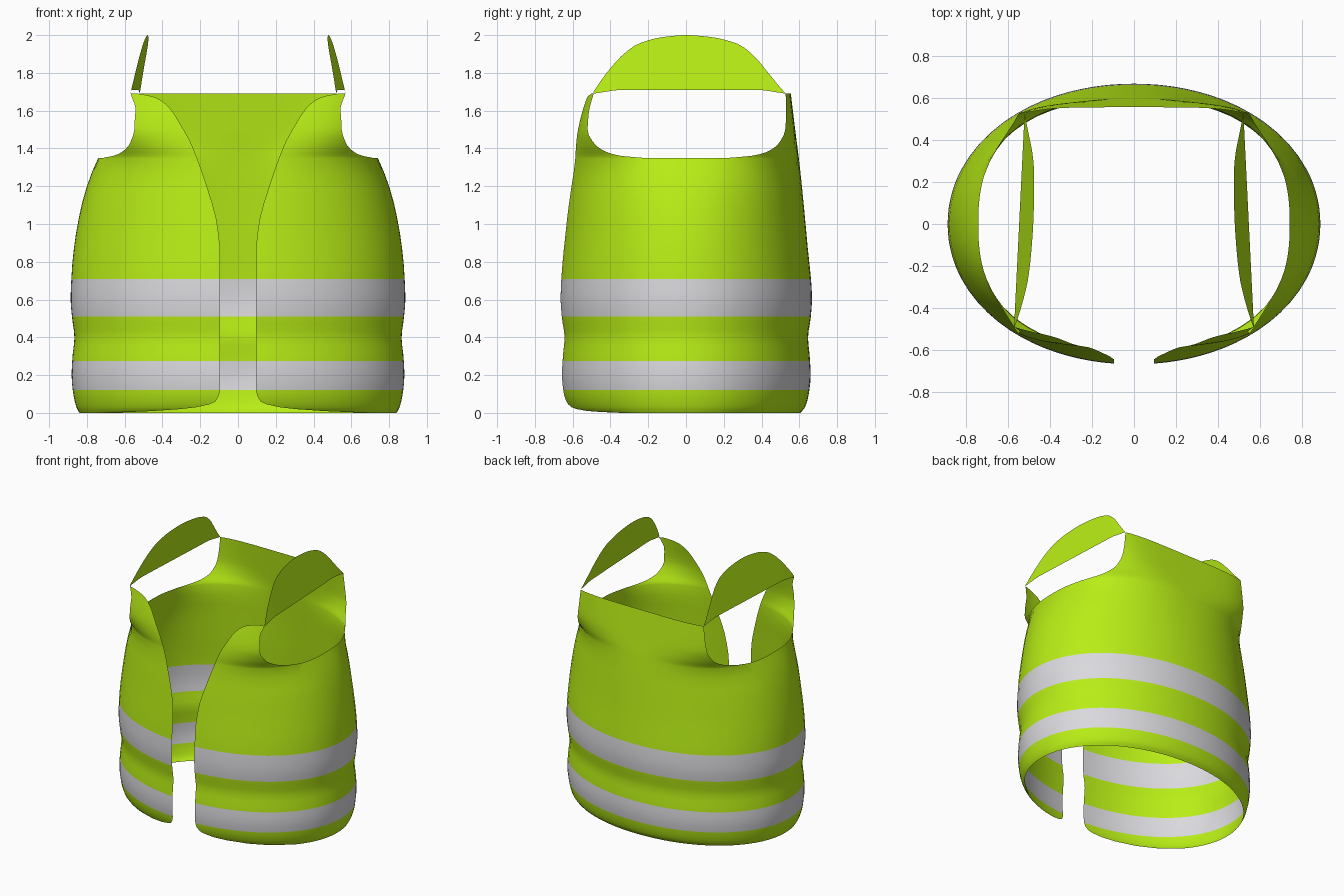
import bpy, bmesh
from math import sin, cos, atan2, pi

if "Cube" in bpy.data.objects:
    bpy.data.objects.remove(bpy.data.objects["Cube"])


def curve(points):
    """Smooth monotone interpolation through (position, value) pairs."""
    xs, ys = zip(*points)
    n = len(xs)
    d = [(ys[i + 1] - ys[i]) / (xs[i + 1] - xs[i]) for i in range(n - 1)]
    m = [d[0]] + [2 * p * q / (p + q) if p * q > 0 else 0
                  for p, q in zip(d, d[1:])] + [d[-1]]

    def f(x):
        x = min(max(x, xs[0]), xs[-1])
        i = max(k for k in range(n - 1) if xs[k] <= x)
        h = xs[i + 1] - xs[i]
        t = (x - xs[i]) / h
        return ((1 + 2 * t) * (1 - t) ** 2 * ys[i] + t * (1 - t) ** 2 * h * m[i]
                + t * t * (3 - 2 * t) * ys[i + 1] + t * t * (t - 1) * h * m[i + 1])
    return f


def material(name, rgb):
    mat = bpy.data.materials.new(name)
    mat.diffuse_color = (*rgb, 1)
    mat.use_nodes = True
    mat.node_tree.nodes["Principled BSDF"].inputs["Base Color"].default_value = mat.diffuse_color
    return mat


FABRIC = material("lime_fabric", (0.48, 0.85, 0.008))
SILVER = material("reflective_silver", (0.70, 0.69, 0.72))


def finish(name, bm):
    """Turn a half mesh into a smooth, mirrored object."""
    bmesh.ops.remove_doubles(bm, verts=bm.verts, dist=0.0005)
    bmesh.ops.recalc_face_normals(bm, faces=bm.faces)
    mesh = bpy.data.meshes.new(name)
    bm.to_mesh(mesh)
    bm.free()
    mesh.materials.append(FABRIC)
    mesh.materials.append(SILVER)
    mesh.polygons.foreach_set("use_smooth", [True] * len(mesh.polygons))
    obj = bpy.data.objects.new(name, mesh)
    bpy.context.collection.objects.link(obj)
    mod = obj.modifiers.new("mirror", 'MIRROR')
    mod.use_clip = True
    return obj


# Cross-section of the torso by height: half width, depths, squareness
half_width = curve([(0, .84), (.03, .855), (.1, .872), (.2, .881), (.3, .876), (.4, .866),
                    (.5, .878), (.6, .886), (.75, .88), (.9, .865), (1.1, .828),
                    (1.25, .783), (1.35, .74), (1.45, .725), (1.69, .74)])
front_depth = curve([(0, .60), (.03, .625), (.1, .65), (.2, .66), (.3, .655), (.4, .646),
                     (.5, .66), (.6, .667), (1.0, .637), (1.3, .603), (1.5, .575), (1.69, .53)])
back_depth = curve([(0, .605), (.03, .63), (.1, .65), (.2, .66), (.3, .655), (.4, .646),
                    (.5, .66), (.6, .667), (.9, .642), (1.3, .603), (1.5, .578), (1.69, .555)])
squareness = curve([(0, 2.05), (.9, 2.05), (1.25, 2.2), (1.35, 2.5), (1.42, 3.2),
                    (1.5, 4.0), (1.69, 4.5)])

# Front opening: rounded hem corner, straight edge, V neck
opening_x = curve([(0, .70), (.01, .45), (.03, .22), (.06, .12), (.12, .095), (.85, .095),
                   (1.0, .11), (1.2, .165), (1.43, .25), (1.52, .30), (1.6, .35),
                   (1.65, .40), (1.675, .45), (1.69, .53)])

# Armhole edges as directions around the torso (0 = front, pi = back)
arm_front = curve([(z, atan2(x, -y)) for z, x, y in (
    (1.35, .70, -.22), (1.36, .66, -.34), (1.38, .62, -.42), (1.42, .575, -.48),
    (1.5, .55, -.522), (1.6, .552, -.522), (1.69, .57, -.49))])
arm_back = curve([(z, atan2(x, -y)) for z, x, y in (
    (1.35, .70, .22), (1.36, .66, .34), (1.38, .62, .43), (1.42, .575, .49),
    (1.5, .545, .525), (1.6, .53, .53), (1.69, .52, .528))])


def torso(angle, z):
    s, c = abs(sin(angle)), cos(angle)
    a, p = half_width(z), squareness(z)
    b = front_depth(z) if c > 0 else back_depth(z)
    r = ((s / a) ** p + (abs(c) / b) ** p) ** (-1 / p)
    return (0 if s < 1e-6 else r * s, -r * c, z)


def opening_angle(z):
    x, a, p = opening_x(z), half_width(z), squareness(z)
    return atan2(x, front_depth(z) * (1 - (x / a) ** p) ** (1 / p))


# Vest body: front panel, side under the armhole, back panel
BANDS = ((.12, .275), (.51, .71))
LOW = [0, .005, .01, .02, .03, .045, .06, .09, .12, .16, .2, .24, .275, .315, .355, .395,
       .435, .475, .51, .55, .59, .63, .67, .71] + [.71 + .08 * i for i in range(1, 9)]
HIGH = [1.353, 1.36, 1.37, 1.38, 1.395, 1.415, 1.44, 1.47, 1.5, 1.54, 1.58, 1.61,
        1.635, 1.655, 1.67, 1.68, 1.69]
ZONES = ((opening_angle, arm_front, LOW + HIGH),
         (arm_front, arm_back, LOW),
         (arm_back, lambda z: pi, LOW + HIGH))
COLS = 14
bm = bmesh.new()
for start, end, rows in ZONES:
    rows = [min(z, 1.35) if rows is LOW else z for z in rows]
    grid = []
    for z in rows:
        a0, a1 = start(z), end(z)
        grid.append([bm.verts.new(torso(a0 + (a1 - a0) * i / COLS, z)) for i in range(COLS + 1)])
    for j in range(len(rows) - 1):
        mid = (rows[j] + rows[j + 1]) / 2
        for i in range(COLS):
            f = bm.faces.new((grid[j][i], grid[j][i + 1], grid[j + 1][i + 1], grid[j + 1][i]))
            f.material_index = int(any(lo < mid < hi for lo, hi in BANDS))
finish("vest_body", bm)

# Shoulder straps: leaning arched panels joining front and back corners
arch = curve([(-.49, 1.70), (-.45, 1.76), (-.40, 1.825), (-.33, 1.90), (-.25, 1.955),
              (-.12, 1.99), (0, 2.0), (.13, 1.99), (.27, 1.955), (.35, 1.90),
              (.42, 1.82), (.48, 1.745), (.528, 1.69)])
bm = bmesh.new()
grid = []
N, M = 28, 5
for i in range(N + 1):
    t = i / N
    y = -.49 + 1.018 * t
    x = .57 - .05 * t
    base = 1.69 + .02 * min(1, 8 * t, 8 * (1 - t))
    top = max(arch(y), base)
    column = []
    for k in range(M + 1):
        z = base + (top - base) * k / M
        column.append(bm.verts.new((x - .067 * (z - base) / .29, y, z)))
    grid.append(column)
for i in range(N):
    for k in range(M):
        bm.faces.new((grid[i][k], grid[i + 1][k], grid[i + 1][k + 1], grid[i][k + 1]))
finish("shoulder_straps", bm)
